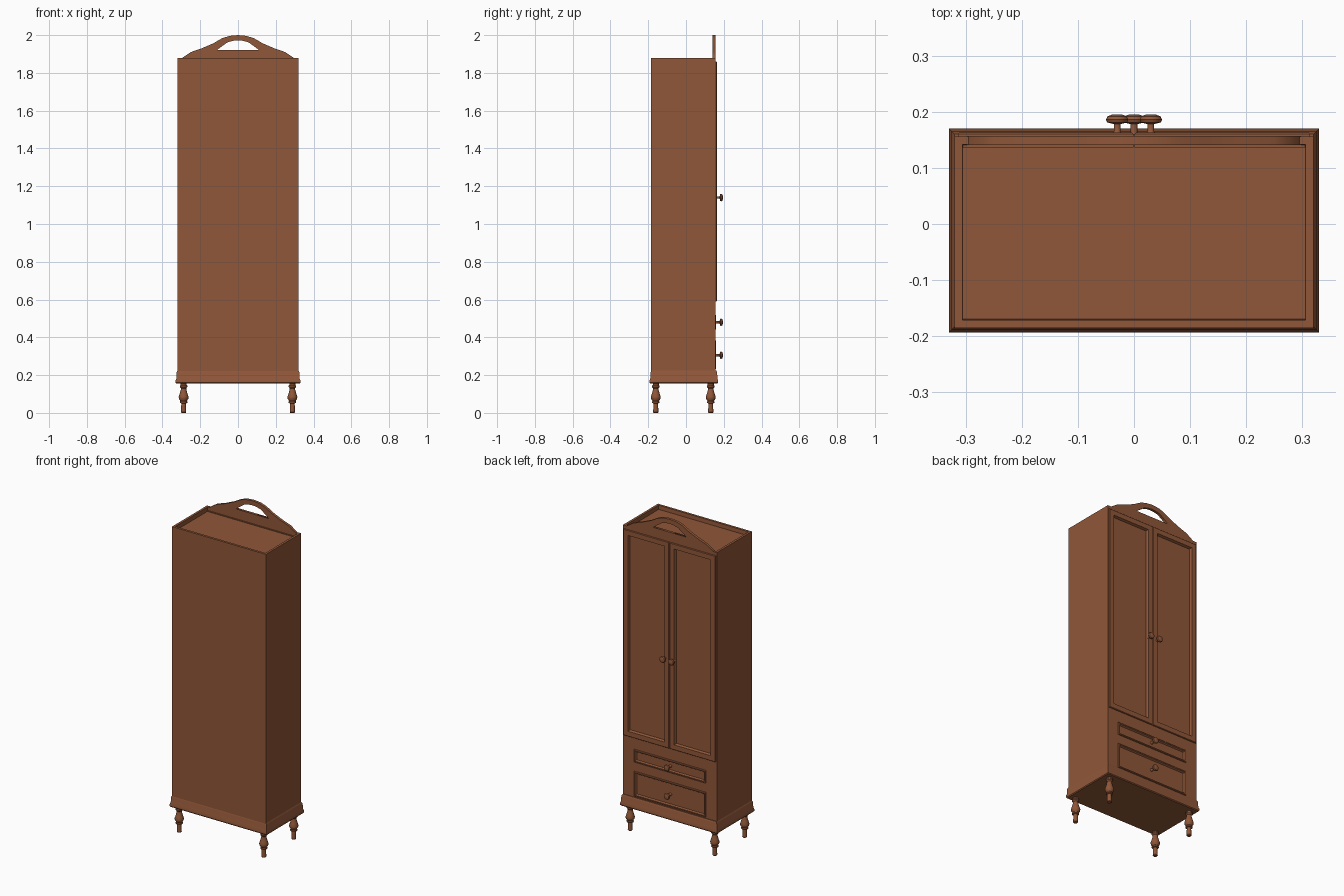
import bpy, bmesh, math
from mathutils import Matrix, Vector

if "Cube" in bpy.data.objects:
    bpy.data.objects.remove(bpy.data.objects["Cube"])

wood = bpy.data.materials.new("wood")
wood.diffuse_color = (0.28, 0.095, 0.04, 1)
wood.use_nodes = True
wood.node_tree.nodes["Principled BSDF"].inputs["Base Color"].default_value = wood.diffuse_color


def finish(name, bm, smooth=True):
    bmesh.ops.recalc_face_normals(bm, faces=bm.faces)
    me = bpy.data.meshes.new(name)
    bm.to_mesh(me)
    bm.free()
    ob = bpy.data.objects.new(name, me)
    bpy.context.collection.objects.link(ob)
    me.materials.append(wood)
    if smooth:
        bpy.ops.object.select_all(action='DESELECT')
        ob.select_set(True)
        bpy.context.view_layer.objects.active = ob
        bpy.ops.object.shade_smooth_by_angle(angle=math.radians(35))
    return ob


def box_bm(x0, x1, y0, y1, z0, z1):
    bm = bmesh.new()
    m = Matrix.Translation(((x0 + x1) / 2, (y0 + y1) / 2, (z0 + z1) / 2))
    bmesh.ops.create_cube(bm, size=1, matrix=m @ Matrix.Diagonal((x1 - x0, y1 - y0, z1 - z0, 1)))
    return bm


def face_toward(bm, direction):
    bm.normal_update()
    return max(bm.faces, key=lambda f: f.normal.dot(Vector(direction)))


def sink(bm, face, steps):
    # each step insets the face, then moves it along an offset
    for width, offset in steps:
        bmesh.ops.inset_region(bm, faces=[face], thickness=width)
        bmesh.ops.translate(bm, verts=face.verts, vec=offset)


def panel(name, x0, x1, y0, y1, z0, z1, border, depth):
    # framed panel with a raised lip and a sunken field, facing +y
    bm = box_bm(x0, x1, y0, y1, z0, z1)
    f = face_toward(bm, (0, 1, 0))
    sink(bm, f, [(0.004, (0, 0.003, 0)), (border - 0.004, (0, 0, 0)), (0.008, (0, -depth, 0))])
    return finish(name, bm)


def turned(name, profile, matrix, sides=20):
    # profile of (radius, height) pairs spun around the local z axis
    bm = bmesh.new()
    rings = []
    for r, h in profile:
        rings.append([bm.verts.new(matrix @ Vector((r * math.cos(2 * math.pi * i / sides),
                                                    r * math.sin(2 * math.pi * i / sides), h)))
                      for i in range(sides)])
    for a, b in zip(rings, rings[1:]):
        for i in range(sides):
            j = (i + 1) % sides
            bm.faces.new((a[i], a[j], b[j], b[i]))
    bm.faces.new(rings[0])
    bm.faces.new(rings[-1])
    return finish(name, bm)


# Carcass with a shallow tray in its top
bm = box_bm(-0.32, 0.32, -0.185, 0.156, 0.17, 1.88)
sink(bm, face_toward(bm, (0, 0, 1)), [(0.02, (0, 0, 0)), (0.002, (0, 0, -0.025))])
carcass = finish("cabinet_body", bm, smooth=False)

# Pockets behind the doors and drawers
drawers = [(0.44, 0.52), (0.23, 0.385)]
pockets = [(0.312, 0.60, 1.85)] + [(0.245, a, b) for a, b in drawers]
for i, (hx, z0, z1) in enumerate(pockets):
    cutter = finish(f"pocket_cutter_{i}", box_bm(-hx, hx, 0.135, 0.2, z0, z1), smooth=False)
    cutter.hide_render = True
    cutter.hide_viewport = True
    mod = carcass.modifiers.new("pocket", 'BOOLEAN')
    mod.object = cutter
    mod.solver = 'EXACT'

# Doors and drawer fronts
for side, name in ((-1, "left_door"), (1, "right_door")):
    a, b = sorted((side * 0.001, side * 0.314))
    panel(name, a, b, 0.136, 0.160, 0.59, 1.86, 0.046, 0.014)
for i, (z0, z1) in enumerate(drawers):
    panel(f"drawer_front_{i + 1}", -0.243, 0.243, 0.135, 0.157, z0 + 0.002, z1 - 0.002, 0.012, 0.009)

# Flared plinth moulding, stacked from rectangular sections (outset, height)
bm = bmesh.new()
rings = []
for d, z in [(0.006, 0.155), (0.010, 0.160), (0.010, 0.172), (0.006, 0.182), (0.005, 0.215), (0.0, 0.225)]:
    x, y0, y1 = 0.32 + d, -0.183 - d, 0.160 + d
    rings.append([bm.verts.new(p) for p in ((-x, y0, z), (x, y0, z), (x, y1, z), (-x, y1, z))])
for a, b in zip(rings, rings[1:]):
    for i in range(4):
        j = (i + 1) % 4
        bm.faces.new((a[i], a[j], b[j], b[i]))
bm.faces.new(rings[0])
bm.faces.new(rings[-1])
finish("plinth_moulding", bm)

# Turned legs
leg = [(0.011, 0), (0.014, 0.004), (0.012, 0.05), (0.020, 0.053), (0.020, 0.059), (0.017, 0.063),
       (0.025, 0.075), (0.026, 0.085), (0.021, 0.100), (0.015, 0.122), (0.014, 0.130),
       (0.020, 0.137), (0.020, 0.144), (0.016, 0.148), (0.016, 0.158)]
for x, sx in ((-0.288, "left"), (0.288, "right")):
    for y, sy in ((-0.16, "back"), (0.131, "door_side")):
        turned(f"{sy}_{sx}_leg", leg, Matrix.Translation((x, y, 0)))

# Knobs pointing to +y
knob = [(0.010, 0), (0.006, 0.006), (0.006, 0.019), (0.018, 0.022), (0.020, 0.027), (0.017, 0.033), (0.009, 0.036)]
turn = Matrix.Rotation(-math.pi / 2, 4, 'X')
for n, x, y, z in (("left_door_knob", -0.03, 0.159, 1.14), ("right_door_knob", 0.03, 0.159, 1.14),
                   ("upper_drawer_knob", 0, 0.148, 0.48), ("lower_drawer_knob", 0, 0.148, 0.305)):
    k = [(r, h + (0.159 - y if h > 0 else 0)) for r, h in knob]
    turned(n, k, Matrix.Translation((x, y, z)) @ turn)

# Pierced crest above the doors: outline curve with a handle-shaped hole
half = [(0.298, 1.878), (0.25, 1.91), (0.19, 1.931), (0.13, 1.957), (0.085, 1.983), (0.045, 1.996)]
hole = [(0.112, 1.920), (0.085, 1.941), (0.055, 1.962), (0.025, 1.970)]
low = [(0.298, 1.853)]
cu = bpy.data.curves.new("crest", 'CURVE')
cu.dimensions = '2D'
cu.fill_mode = 'BOTH'
cu.extrude = 0.008
for pts in (low + half + [(0, 2.0)], hole + [(0, 1.972)]):
    loop = pts + [(-x, z) for x, z in reversed(pts[:-1])]
    sp = cu.splines.new('POLY')
    sp.points.add(len(loop) - 1)
    for p, (x, z) in zip(sp.points, loop):
        p.co = (x, z, 0, 1)
    sp.use_cyclic_u = True
cu.materials.append(wood)
crest = bpy.data.objects.new("crest", cu)
crest.rotation_euler = (math.pi / 2, 0, 0)
crest.location = (0, 0.149, 0)
bpy.context.collection.objects.link(crest)
